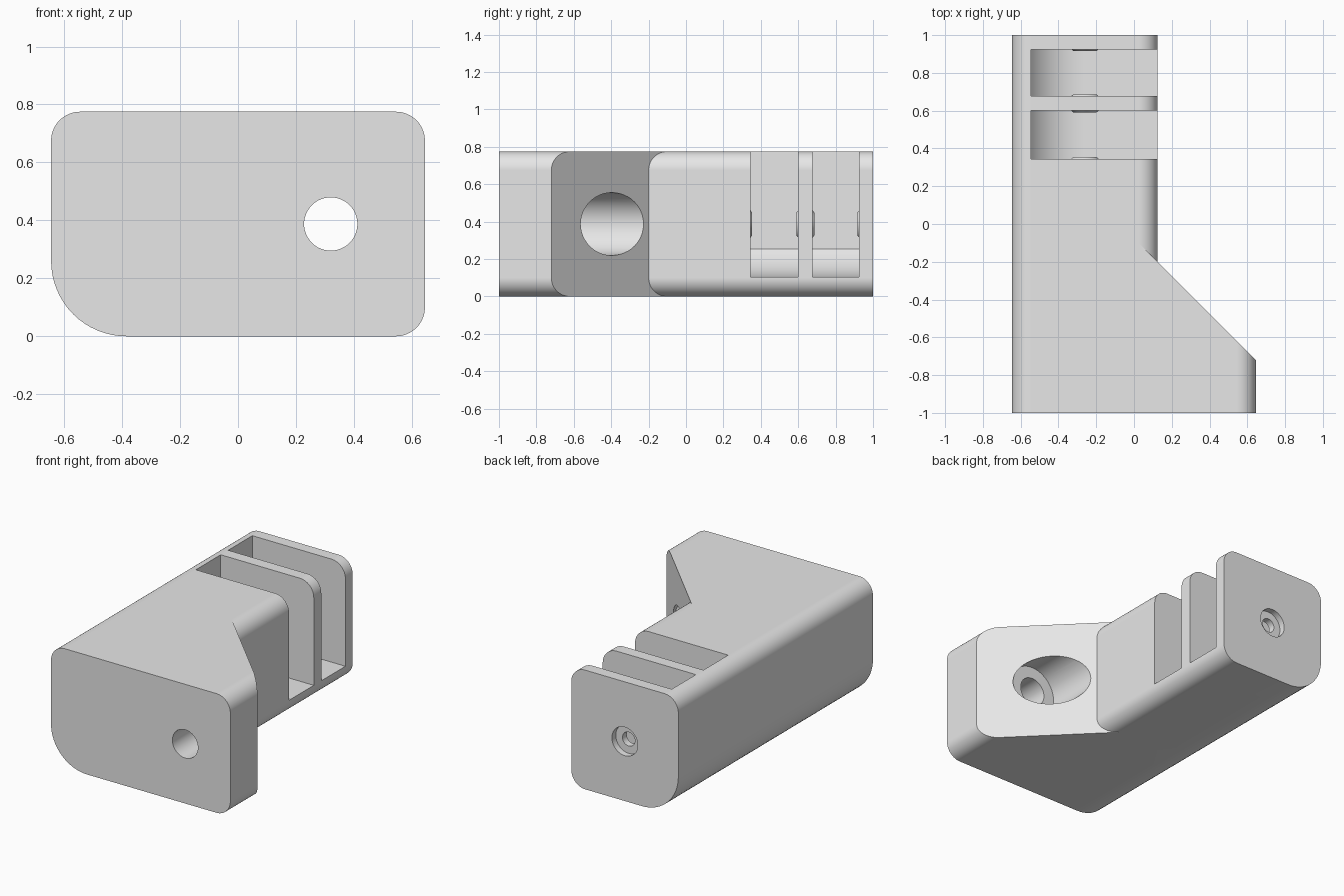
import bpy, bmesh
from math import cos, sin, pi, radians, asin
from mathutils import Vector, Matrix

if "Cube" in bpy.data.objects:
    bpy.data.objects.remove(bpy.data.objects["Cube"], do_unlink=True)

LEFT, RIGHT, INNER, HEIGHT = -0.645, 0.645, 0.125, 0.775
CORNER, BIG_CORNER = 0.1, 0.26
AXIS_Z = HEIGHT / 2
PIN_X, SCREW_X = -0.26, 0.32
SLOTS = [(0.345, 0.6), (0.677, 0.925)]

grey = bpy.data.materials.new("light_grey")
grey.use_nodes = True
grey.diffuse_color = (0.8, 0.8, 0.8, 1)
grey.node_tree.nodes["Principled BSDF"].inputs["Base Color"].default_value = (0.8, 0.8, 0.8, 1)


def finish(name, bm):
    bmesh.ops.recalc_face_normals(bm, faces=bm.faces)
    mesh = bpy.data.meshes.new(name)
    bm.to_mesh(mesh)
    bm.free()
    mesh.materials.append(grey)
    obj = bpy.data.objects.new(name, mesh)
    bpy.context.collection.objects.link(obj)
    return obj


def arc(cx, cz, r, start, end, steps=16):
    angles = [start + (end - start) * i / steps for i in range(steps + 1)]
    return [(cx + r * cos(a), cz + r * sin(a)) for a in angles]


def outline(right):
    """Rounded rectangle in x and z with one large lower corner."""
    c, b = CORNER, BIG_CORNER
    return (arc(LEFT + b, b, b, pi, 1.5 * pi)
            + arc(right - c, c, c, -pi / 2, 0)
            + arc(right - c, HEIGHT - c, c, 0, pi / 2)
            + arc(LEFT + c, HEIGHT - c, c, pi / 2, pi))


def prism(name, points, y0, y1, cut=None):
    """Extrude an x-z outline along y, optionally trimmed by a plane."""
    bm = bmesh.new()
    face = bm.faces.new([bm.verts.new((x, y0, z)) for x, z in points])
    new = bmesh.ops.extrude_face_region(bm, geom=[face])["geom"]
    bmesh.ops.translate(bm, vec=(0, y1 - y0, 0),
                        verts=[g for g in new if isinstance(g, bmesh.types.BMVert)])
    if cut:
        bmesh.ops.bisect_plane(bm, geom=bm.verts[:] + bm.edges[:] + bm.faces[:],
                               plane_co=cut[0], plane_no=cut[1], clear_outer=True)
        bmesh.ops.holes_fill(bm, edges=bm.edges[:], sides=0)
    return finish(name, bm)


def rod(name, x, y0, y1, r0, r1=None):
    """Cylinder or cone along y at the pin height."""
    bm = bmesh.new()
    bmesh.ops.create_cone(bm, cap_ends=True, segments=48, radius1=r0,
                          radius2=r0 if r1 is None else r1, depth=abs(y1 - y0))
    turn = radians(-90 if y1 > y0 else 90)
    bm.transform(Matrix.Translation((x, (y0 + y1) / 2, AXIS_Z)) @ Matrix.Rotation(turn, 4, "X"))
    return finish(name, bm)


def combine(target, tool, operation):
    mod = target.modifiers.new(tool.name, "BOOLEAN")
    mod.object, mod.operation, mod.solver = tool, operation, "EXACT"
    bpy.context.view_layer.objects.active = target
    bpy.ops.object.modifier_apply(modifier=mod.name)
    bpy.data.objects.remove(tool, do_unlink=True)


# Wide foot with a diagonal back, joined to the long rail
bracket = prism("bracket_body", outline(RIGHT), -1, 0,
                cut=(Vector((INNER, -0.2, 0)), Vector((1, 1, 0))))
combine(bracket, prism("rail", outline(INNER), -0.5, 1), "UNION")

# Two open slots with a curved inner corner
r = 0.336
floor = 0.105
slot_shape = arc(-0.265, floor + r, r, pi + asin((r - 0.15) / r), 1.5 * pi)
slot_shape += [(0.4, floor), (0.4, 1), (slot_shape[0][0], 1)]
for y0, y1 in SLOTS:
    combine(bracket, prism("slot_cutter", slot_shape, y0, y1), "DIFFERENCE")

# Low tapered spacers on the slot walls
for y0, y1 in SLOTS:
    for wall, way in ((y0, 1), (y1, -1)):
        boss = rod("spacer", PIN_X, wall - way * 0.02, wall + way * 0.009, 0.095, 0.062)
        combine(bracket, boss, "UNION")

# Pin bore with its recess, and the stepped screw hole in the foot
for name, x, y0, y1, radius in (
        ("pin_bore", PIN_X, 0.2, 1.1, 0.045),
        ("pin_recess", PIN_X, 0.96, 1.1, 0.093),
        ("screw_hole", SCREW_X, -1.1, -0.3, 0.092),
        ("screw_recess", SCREW_X, -0.58, 0.1, 0.168)):
    combine(bracket, rod(name, x, y0, y1, radius), "DIFFERENCE")

# Smooth rounded edges, crisp flat faces
bpy.ops.object.select_all(action="DESELECT")
bracket.select_set(True)
bpy.context.view_layer.objects.active = bracket
bpy.ops.object.shade_smooth_by_angle(angle=radians(25))
weighted = bracket.modifiers.new("weighted_normals", "WEIGHTED_NORMAL")
weighted.keep_sharp = True
